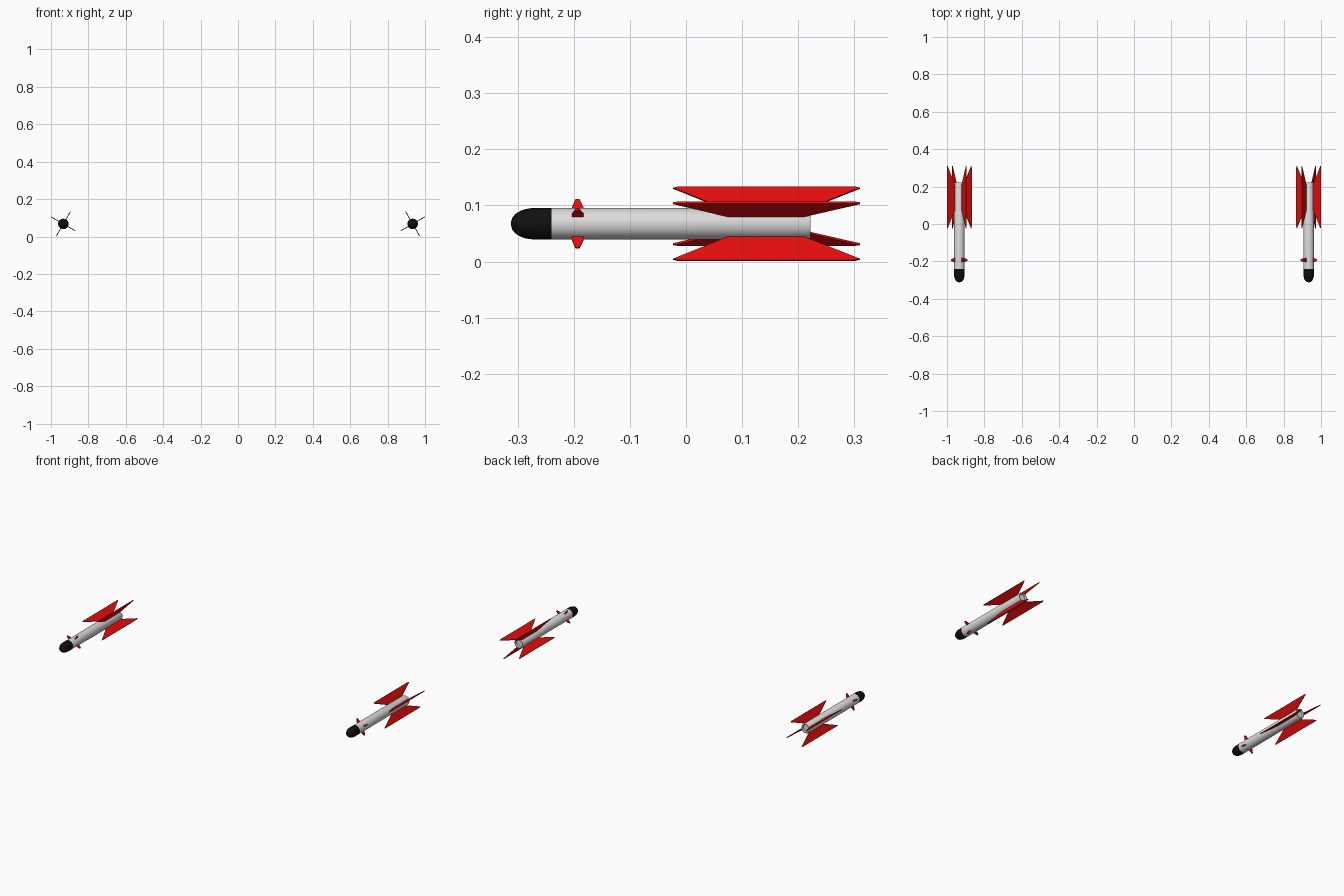
import bpy, bmesh, math
from mathutils import Matrix, Vector

if "Cube" in bpy.data.objects:
    bpy.data.objects.remove(bpy.data.objects["Cube"])

CX, CZ = 0.934, 0.0675      # missile axis position
SEG = 40


def mat(name, rgb):
    m = bpy.data.materials.new(name)
    m.diffuse_color = (*rgb, 1)
    m.use_nodes = True
    m.node_tree.nodes["Principled BSDF"].inputs["Base Color"].default_value = m.diffuse_color
    return m


WHITE = mat("light grey paint", (0.72, 0.72, 0.72))
RED = mat("red paint", (0.75, 0.004, 0.004))
BLACK = mat("black nose", (0.005, 0.005, 0.005))


def finish(bm, name, material, loc, smooth=False):
    bmesh.ops.remove_doubles(bm, verts=bm.verts, dist=1e-6)
    bmesh.ops.recalc_face_normals(bm, faces=bm.faces)
    me = bpy.data.meshes.new(name)
    bm.to_mesh(me)
    bm.free()
    me.materials.append(material)
    ob = bpy.data.objects.new(name, me)
    ob.location = loc
    bpy.context.collection.objects.link(ob)
    if smooth:
        bpy.ops.object.select_all(action='DESELECT')
        ob.select_set(True)
        bpy.context.view_layer.objects.active = ob
        bpy.ops.object.shade_smooth_by_angle(angle=math.radians(35))
    return ob


def lathe(name, profile, material, loc):
    """Spin (y, radius) points round the y axis."""
    bm = bmesh.new()
    vs = [bm.verts.new((r, y, 0)) for y, r in profile]
    es = [bm.edges.new(p) for p in zip(vs, vs[1:])]
    bmesh.ops.spin(bm, geom=vs + es, cent=(0, 0, 0), axis=(0, 1, 0),
                   angle=math.tau, steps=SEG, use_duplicate=False)
    return finish(bm, name, material, loc, True)


def fin(name, outline, thick, angle, loc):
    """Flat plate from (radius, y) points, turned round the body axis."""
    bm = bmesh.new()
    f = bm.faces.new([bm.verts.new((r, y, -thick / 2)) for r, y in outline])
    ext = bmesh.ops.extrude_face_region(bm, geom=[f])["geom"]
    bmesh.ops.translate(bm, vec=Vector((0, 0, thick)),
                        verts=[v for v in ext if isinstance(v, bmesh.types.BMVert)])
    bmesh.ops.rotate(bm, verts=bm.verts, cent=(0, 0, 0),
                     matrix=Matrix.Rotation(-angle, 3, 'Y'))
    return finish(bm, name, RED, loc)


# body tube with a shallow recessed tail
BODY = [(-0.24, 0), (-0.24, 0.028), (0.216, 0.028), (0.222, 0.0265),
        (0.222, 0.0225), (0.212, 0.0205), (0.212, 0)]
# rounded nose cap
NOSE = [(-0.24, 0), (-0.24, 0.028), (-0.27, 0.028)]
for i in range(1, 9):
    a = math.radians(90 * i / 8)
    NOSE.append((-0.27 - 0.042 * math.sin(a), 0.028 * math.cos(a) ** 0.9 if i < 8 else 0))

# swept tail fin and small steering fin
TAIL = [(0.025, 0.080), (0.073, -0.023), (0.0757, -0.014),
        (0.0757, 0.301), (0.073, 0.310), (0.025, 0.205)]
CANARD = [(0.025, -0.203), (0.034, -0.203), (0.050, -0.197),
          (0.050, -0.190), (0.034, -0.183), (0.025, -0.183)]

for side, s in (("left", -1), ("right", 1)):
    loc = (s * CX, 0, CZ)
    lathe(side + "_body", BODY, WHITE, loc)
    lathe(side + "_nose", NOSE, BLACK, loc)
    for k in range(4):
        ang = math.radians(90 * k + 30 * s)
        fin(f"{side}_tail_fin_{k + 1}", TAIL, 0.004, ang, loc)
        fin(f"{side}_steering_fin_{k + 1}", CANARD, 0.004, ang, loc)
